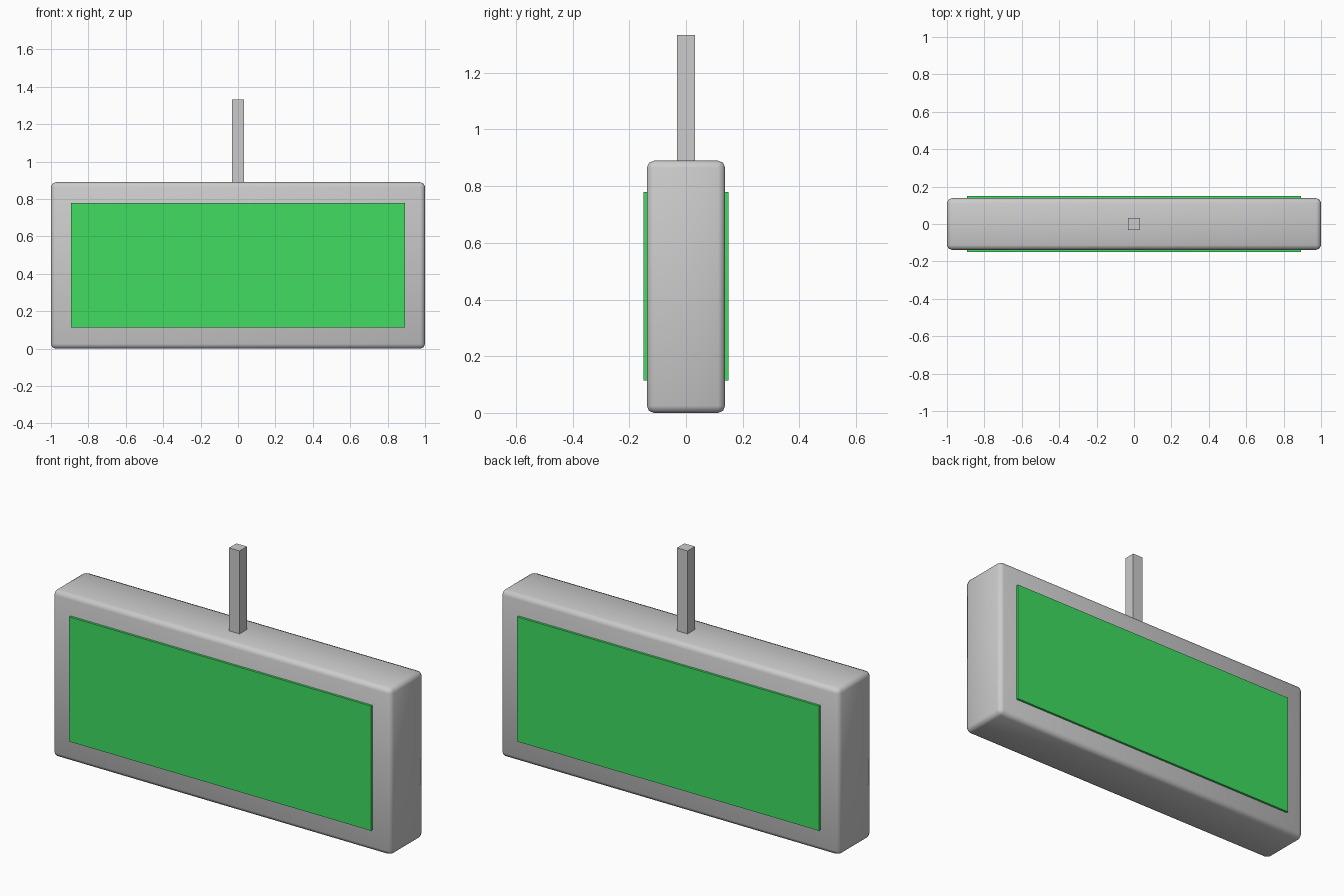
import bpy

if "Cube" in bpy.data.objects:
    bpy.data.objects.remove(bpy.data.objects["Cube"])


def box(name, size, centre, bevel=0.0, segments=2):
    bpy.ops.mesh.primitive_cube_add(size=1, location=centre)
    ob = bpy.context.object
    ob.name = name
    ob.scale = size
    bpy.ops.object.transform_apply(location=False, rotation=False, scale=True)
    if bevel:
        mod = ob.modifiers.new("rounded_edges", 'BEVEL')
        mod.width = bevel
        mod.segments = segments
        bpy.ops.object.shade_smooth()
    return ob


green = bpy.data.materials.new("green_panel")
green.diffuse_color = (0.05, 0.72, 0.12, 1)
green.use_nodes = True
green.node_tree.nodes["Principled BSDF"].inputs["Base Color"].default_value = green.diffuse_color

# Sign housing with softened edges
box("sign_housing", (2.0, 0.276, 0.89), (0, 0, 0.445), 0.025)

# Hanging rod, slightly sunk into the housing
box("hanging_rod", (0.062, 0.062, 0.453), (0, 0, 1.1065))

# Green panels standing slightly proud of the front and back
for name, side in (("front_panel", -1), ("back_panel", 1)):
    panel = box(name, (1.784, 0.03, 0.666), (0, side * 0.135, 0.447))
    panel.data.materials.append(green)
